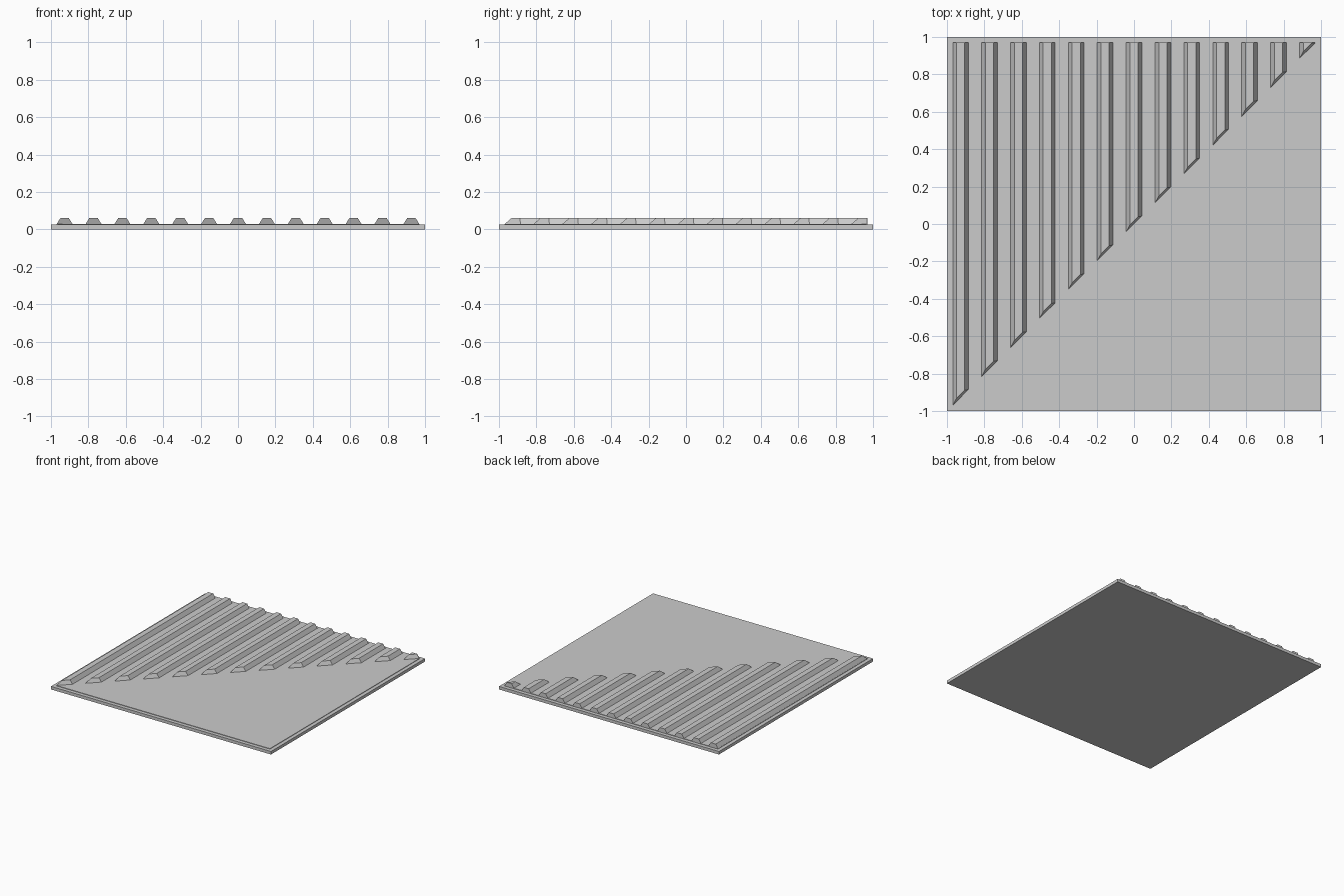
import bpy, bmesh

if "Cube" in bpy.data.objects:
    bpy.data.objects.remove(bpy.data.objects["Cube"])

PLATE_TOP, PANEL_TOP, RIB_TOP = 0.025, 0.029, 0.061
EDGE = 0.97        # panel half size
COUNT = 13         # number of ribs
HALF_W = 0.042     # rib half width at its foot
SIDE = 0.02        # inward slope of the long sides
NOSE = 0.017       # slope of the diagonal end


def loft(name, bottom, top, z0, z1):
    """Closed solid between two matching outlines."""
    bm = bmesh.new()
    lo = [bm.verts.new((x, y, z0)) for x, y in bottom]
    hi = [bm.verts.new((x, y, z1)) for x, y in top]
    bm.faces.new(lo[::-1])
    bm.faces.new(hi)
    n = len(lo)
    for i in range(n):
        j = (i + 1) % n
        bm.faces.new((lo[i], lo[j], hi[j], hi[i]))
    bmesh.ops.recalc_face_normals(bm, faces=bm.faces)
    mesh = bpy.data.meshes.new(name)
    bm.to_mesh(mesh)
    bm.free()
    obj = bpy.data.objects.new(name, mesh)
    bpy.context.collection.objects.link(obj)
    return obj


def square(h):
    return [(-h, -h), (h, -h), (h, h), (-h, h)]


# Base plate and the slightly raised panel on it
loft("base_plate", square(1), square(1), 0, PLATE_TOP)
loft("raised_panel", square(EDGE), square(EDGE), PLATE_TOP, PANEL_TOP)

# Tapered ribs cut off along the plate diagonal
span = EDGE - 0.001 - HALF_W
for i in range(COUNT):
    cx = -span + 2 * span * i / (COUNT - 1)
    l, r = cx - HALF_W, cx + HALF_W
    tl, tr = l + SIDE, r - SIDE
    foot = [(l, l), (r, r), (r, EDGE), (l, EDGE)]
    crest = [(tl, tl + NOSE), (tr, tr + NOSE), (tr, EDGE), (tl, EDGE)]
    loft(f"rib_{i + 1}", foot, crest, PANEL_TOP, RIB_TOP)
